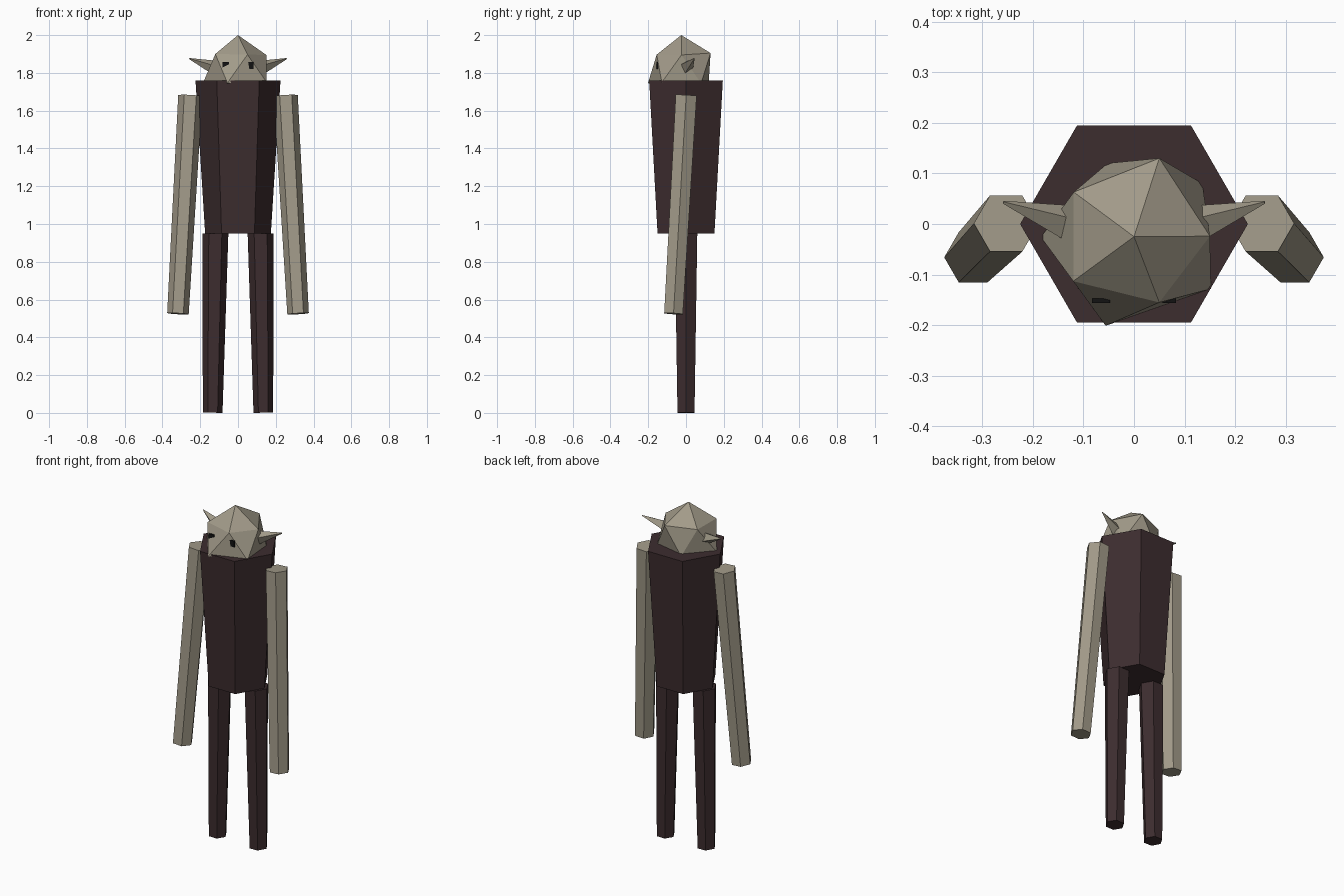
import bpy, bmesh, math
from mathutils import Vector, Matrix

if "Cube" in bpy.data.objects:
    bpy.data.objects.remove(bpy.data.objects["Cube"])


def material(name, rgb):
    m = bpy.data.materials.new(name)
    m.diffuse_color = (*rgb, 1.0)
    m.use_nodes = True
    m.node_tree.nodes["Principled BSDF"].inputs["Base Color"].default_value = m.diffuse_color
    return m


SKIN = material("grey_beige_skin", (0.36, 0.325, 0.25))
CLOTH = material("dark_brown_cloth", (0.046, 0.026, 0.028))
BLACK = material("black_eye", (0.006, 0.006, 0.006))


def finish(name, bm, mat):
    bmesh.ops.recalc_face_normals(bm, faces=bm.faces)
    mesh = bpy.data.meshes.new(name)
    bm.to_mesh(mesh)
    bm.free()
    mesh.materials.append(mat)
    obj = bpy.data.objects.new(name, mesh)
    bpy.context.collection.objects.link(obj)
    return obj


def tapered(name, start, end, r0, r1, mat, sides=6, turn=math.pi / 2):
    """Closed tapered prism from start to end, a corner turned towards +y."""
    start, end = Vector(start), Vector(end)
    axis = end - start
    down = axis.z < 0
    if down:                       # always build upwards so the corners keep their facing
        start, end, r0, r1, axis = end, start, r1, r0, -axis
    rot = Vector((0, 0, 1)).rotation_difference(axis).to_matrix().to_4x4()
    place = Matrix.Translation((start + end) / 2) @ rot @ Matrix.Rotation(turn, 4, 'Z')
    bm = bmesh.new()
    bmesh.ops.create_cone(bm, cap_ends=True, segments=sides, radius1=r0,
                          radius2=r1, depth=axis.length, matrix=place)
    return finish(name, bm, mat)


# torso
tapered("torso", (0, 0, 0.95), (0, 0, 1.76), 0.174, 0.225, CLOTH)

# head: uneven icosahedron, wider at the jaw, sunk into the torso
head_points = [
    (0, -0.025, 2.0),
    (0.15, -0.024, 1.895), (0.05, 0.13, 1.905), (-0.119, 0.063, 1.9),
    (-0.12, -0.113, 1.9), (0.05, -0.155, 1.897),
    (0.152, -0.128, 1.75), (0.135, 0.08, 1.745), (-0.052, 0.12, 1.745),
    (-0.184, -0.026, 1.75), (-0.056, -0.201, 1.747),
    (0, -0.03, 1.66),
]
bm = bmesh.new()
for p in head_points:
    bm.verts.new(p)
bmesh.ops.convex_hull(bm, input=bm.verts)
finish("head", bm, SKIN)

for side, s in (("left", 1), ("right", -1)):
    # limbs
    tapered(side + "_arm", (s * 0.2525, 0.001, 1.68), (s * 0.318, -0.066, 0.525),
            0.064, 0.057, SKIN)
    tapered(side + "_leg", (s * 0.12, 0, 0.95), (s * 0.134, 0, 0.001),
            0.069, 0.052, CLOTH)
    # pointed ear
    tapered(side + "_ear", (s * 0.132, 0.003, 1.832), (s * 0.258, 0.043, 1.876),
            0.036, 0.003, SKIN, sides=4, turn=0)
    # eye plate, partly sunk into the face
    bm = bmesh.new()
    bmesh.ops.create_cube(bm, size=1, matrix=Matrix.Translation((s * 0.065, -0.1515, 1.839))
                          @ Matrix.Diagonal((0.036, 0.009, 0.037, 1)))
    finish(side + "_eye", bm, BLACK)
